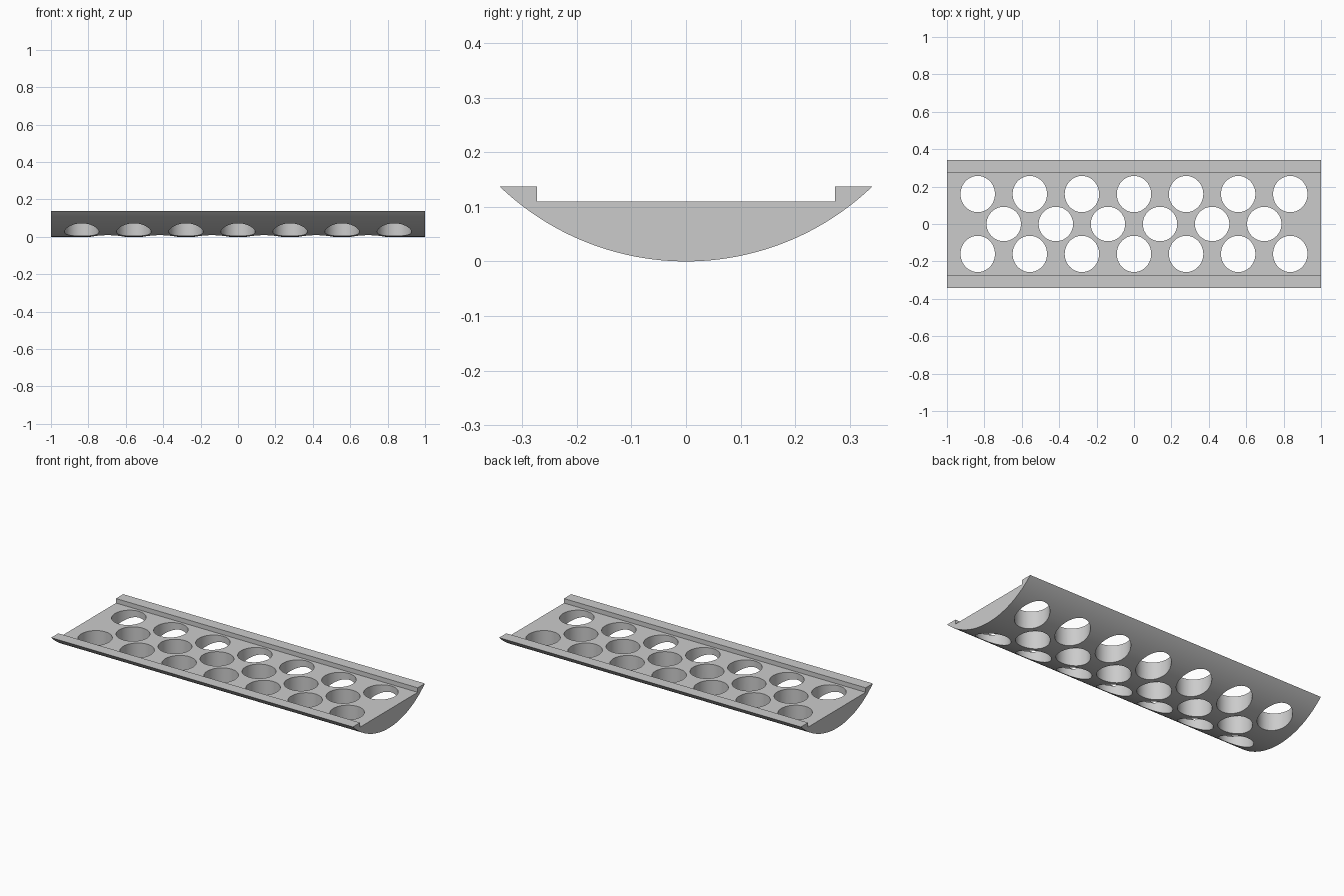
import bpy, bmesh, math
from mathutils import Matrix

cube = bpy.data.objects.get("Cube")
if cube:
    bpy.data.objects.remove(cube, do_unlink=True)

HALF_W, RIM_Z = 0.341, 0.137       # outer edge of the rims
LEDGE_Y, FLOOR_Z = 0.273, 0.11     # recessed flat floor
RADIUS = (HALF_W ** 2 + RIM_Z ** 2) / (2 * RIM_Z)
PITCH, HOLE_R = 0.2785, 0.092

grey = bpy.data.materials.new("light_grey")
grey.use_nodes = True
colour = (0.6, 0.6, 0.6, 1)
grey.diffuse_color = colour
grey.node_tree.nodes["Principled BSDF"].inputs["Base Color"].default_value = colour


def add_object(name, bm):
    bmesh.ops.recalc_face_normals(bm, faces=bm.faces)
    mesh = bpy.data.meshes.new(name)
    bm.to_mesh(mesh)
    bm.free()
    mesh.materials.append(grey)
    obj = bpy.data.objects.new(name, mesh)
    bpy.context.collection.objects.link(obj)
    return obj


# Curved-bottom plank: arc underside, flat floor and two raised rims
sweep = math.asin(HALF_W / RADIUS)
steps = 64
angles = [sweep * (2 * i / steps - 1) for i in range(steps + 1)]
profile = [(RADIUS * math.sin(a), RADIUS * (1 - math.cos(a))) for a in angles]
profile += [(LEDGE_Y, RIM_Z), (LEDGE_Y, FLOOR_Z), (-LEDGE_Y, FLOOR_Z), (-LEDGE_Y, RIM_Z)]
bm = bmesh.new()
end = bm.faces.new([bm.verts.new((-1, y, z)) for y, z in profile])
side = bmesh.ops.extrude_face_region(bm, geom=[end])
moved = [v for v in side["geom"] if isinstance(v, bmesh.types.BMVert)]
bmesh.ops.translate(bm, verts=moved, vec=(2, 0, 0))
plank = add_object("perforated_plank", bm)

# Three staggered rows of vertical holes; the outer rows are slightly oval
bm = bmesh.new()
for row_y, count, half_y in ((-0.16, 7, 0.097), (0, 6, HOLE_R), (0.16, 7, 0.097)):
    for i in range(count):
        x = (i - (count - 1) / 2) * PITCH
        place = Matrix.Translation((x, row_y, 0.05)) @ Matrix.Diagonal((HOLE_R, half_y, 1, 1))
        bmesh.ops.create_cone(bm, cap_ends=True, segments=64, radius1=1, radius2=1,
                              depth=0.4, matrix=place)
cutter = add_object("hole_cutter", bm)
cutter.hide_render = True

cut = plank.modifiers.new("holes", "BOOLEAN")
cut.operation = "DIFFERENCE"
cut.solver = "EXACT"
cut.object = cutter

# Apply the cut, then smooth the curved surfaces
bpy.ops.object.select_all(action="DESELECT")
plank.select_set(True)
bpy.context.view_layer.objects.active = plank
bpy.ops.object.modifier_apply(modifier=cut.name)
bpy.data.objects.remove(cutter, do_unlink=True)
bpy.ops.object.shade_smooth_by_angle(angle=math.radians(30))
